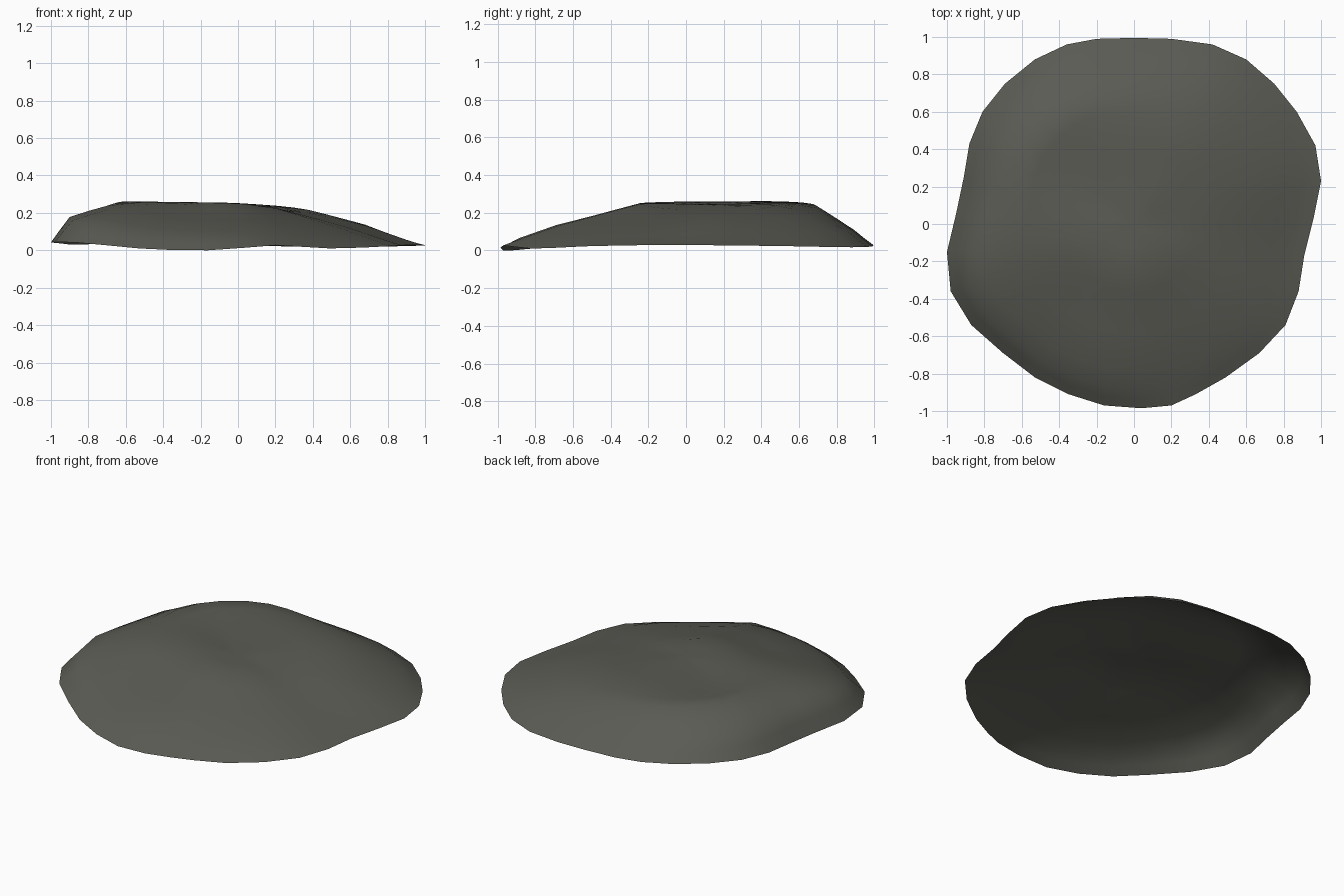
import bpy, bmesh

if "Cube" in bpy.data.objects:
    bpy.data.objects.remove(bpy.data.objects["Cube"])

# Rim outline (x, y), anticlockwise from the right
RIM = [(1, .23), (.97, .42), (.87, .6), (.75, .75), (.6, .88), (.42, .96), (.2, .99), (0, .995),
       (-.2, .99), (-.36, .96), (-.53, .88), (-.69, .75), (-.81, .6), (-.88, .43), (-.91, .25), (-.95, .06),
       (-1, -.15), (-.98, -.36), (-.87, -.54), (-.7, -.69), (-.53, -.82), (-.35, -.91), (-.16, -.97), (.04, -.985),
       (.2, -.97), (.33, -.91), (.49, -.82), (.67, -.69), (.81, -.54), (.88, -.36), (.91, -.17), (.96, .03)]
# Wavy rim height at every second rim point
RIM_Z = [.035, .03, .025, .03, .04, .045, .04, .04, .05, .05, .018, .008, .035, .018, .03, .037]
# Slope profiles: height at each ring, for every fourth rim point
T = [0, .25, .5, .7, .9, 1]
CENTRE = .255
SLOPES = [(.225, .185, .135, .062), (.245, .238, .19, .10), (.255, .265, .25, .115), (.25, .255, .275, .165),
          (.265, .268, .248, .19), (.265, .20, .16, .09), (.257, .19, .14, .07), (.235, .17, .12, .06)]


def cyclic(values, u):
    """Smooth cyclic interpolation through values."""
    n, i = len(values), int(u)
    f = u - i
    a, b, c, d = (values[(i + k) % n] for k in (-1, 0, 1, 2))
    return b + .5 * f * (c - a + f * (2*a - 5*b + 4*c - d + f * (3*(b - c) + d - a)))


def height(i, t):
    """Height along rim direction i at fraction t of the way out."""
    prof = [CENTRE] + [cyclic([s[k] for s in SLOPES], i / 4) for k in range(4)] + [cyclic(RIM_Z, i / 2)]
    for k in range(5):
        if t <= T[k + 1]:
            f = (t - T[k]) / (T[k + 1] - T[k])
            return prof[k] + f * (prof[k + 1] - prof[k])
    return prof[-1]


# Open mound shell: concentric rings from the rim to the centre
bm = bmesh.new()
rings = []
for t in (1, .95, .9, .8, .7, .6, .5, .375, .25, .125):
    rings.append([bm.verts.new((x * t, y * t, height(i, t))) for i, (x, y) in enumerate(RIM)])
top = bm.verts.new((0, 0, CENTRE))
n = len(RIM)
for a, b in zip(rings, rings[1:]):
    for i in range(n):
        j = (i + 1) % n
        bm.faces.new((a[i], a[j], b[j], b[i]))
for i in range(n):
    bm.faces.new((rings[-1][i], rings[-1][(i + 1) % n], top))

# Soften the inner ring creases, keep the rim
inner = [v for r in rings[2:] for v in r] + [top]
bmesh.ops.smooth_vert(bm, verts=inner, factor=.3, use_axis_z=True)
low = min(v.co.z for v in bm.verts)
for v in bm.verts:
    v.co.z -= low
for f in bm.faces:
    f.smooth = True

mesh = bpy.data.meshes.new("rock_mound")
bm.to_mesh(mesh)
bm.free()
mound = bpy.data.objects.new("rock_mound", mesh)
bpy.context.collection.objects.link(mound)

stone = bpy.data.materials.new("dark stone grey")
stone.diffuse_color = (.105, .105, .09, 1)
stone.use_nodes = True
stone.node_tree.nodes["Principled BSDF"].inputs["Base Color"].default_value = stone.diffuse_color
mesh.materials.append(stone)
